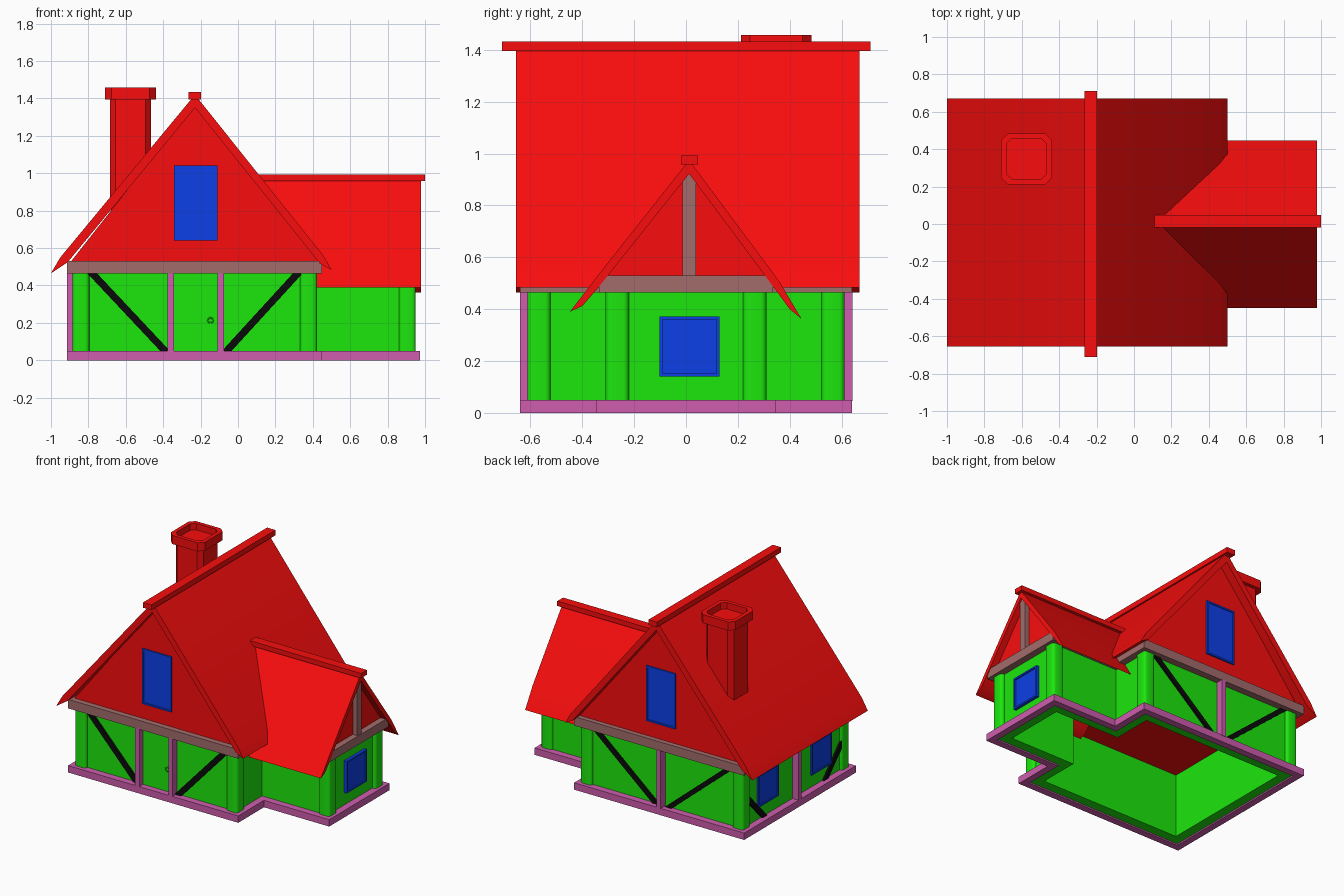
import bpy, bmesh, math

if "Cube" in bpy.data.objects:
    bpy.data.objects.remove(bpy.data.objects["Cube"])


def mat(name, r, g, b):
    m = bpy.data.materials.new(name)
    m.diffuse_color = (r, g, b, 1)
    m.use_nodes = True
    m.node_tree.nodes["Principled BSDF"].inputs["Base Color"].default_value = m.diffuse_color
    return m


RED = mat("red", 0.95, 0.004, 0.004)
GREEN = mat("green", 0.012, 0.8, 0.004)
BLUE = mat("blue", 0.004, 0.05, 0.8)
PINK = mat("pink", 0.62, 0.11, 0.42)
BROWN = mat("brown", 0.37, 0.15, 0.15)
BLACK = mat("black", 0.003, 0.003, 0.003)
PLACE = {'x': lambda u, v, t: (t, u, v),
         'y': lambda u, v, t: (u, t, v),
         'z': lambda u, v, t: (u, v, t)}


def finish(name, bm, m):
    bmesh.ops.recalc_face_normals(bm, faces=bm.faces)
    me = bpy.data.meshes.new(name)
    bm.to_mesh(me)
    bm.free()
    ob = bpy.data.objects.new(name, me)
    bpy.context.collection.objects.link(ob)
    me.materials.append(m)
    return ob


def smooth(ob):
    """Smooth shading with sharp edges kept."""
    ob.data.shade_smooth()
    ob.data.set_sharp_from_angle(angle=math.radians(35))


def prism(name, pts, axis, a, b, m):
    """Extrude a 2D profile along an axis from a to b."""
    bm = bmesh.new()
    lo, hi = [[bm.verts.new(PLACE[axis](u, v, t)) for u, v in pts] for t in (a, b)]
    bm.faces.new(lo)
    bm.faces.new(hi)
    n = len(pts)
    for i in range(n):
        j = (i + 1) % n
        bm.faces.new((lo[i], lo[j], hi[j], hi[i]))
    return finish(name, bm, m)


def rect(u0, u1, v0, v1):
    return [(u0, v0), (u1, v0), (u1, v1), (u0, v1)]


def box(name, x0, x1, y0, y1, z0, z1, m):
    return prism(name, rect(x0, x1, y0, y1), 'z', z0, z1, m)


def ring(name, outer, inner, axis, a, b, m):
    """Hollow frame between two matching outlines."""
    bm = bmesh.new()
    loops = [[bm.verts.new(PLACE[axis](u, v, t)) for u, v in pts]
             for pts, t in ((outer, a), (outer, b), (inner, b), (inner, a))]
    n = len(outer)
    for k in range(4):
        p, q = loops[k], loops[(k + 1) % 4]
        for i in range(n):
            j = (i + 1) % n
            bm.faces.new((p[i], p[j], q[j], q[i]))
    return finish(name, bm, m)


def plan(d, wing=0.345):
    """T-shaped ground plan, inset by d."""
    half = [(-0.915 + d, -0.64 + d), (0.45 - d, -0.64 + d),
            (0.45 - d, -wing + d), (0.973 - d, -wing + d)]
    return half + [(x, -y) for x, y in reversed(half)]


def window(name, u0, u1, v0, v1, axis, wall, out):
    """Frame and recessed pane; out is the outward signed depth."""
    b = 0.012
    inner = rect(u0 + b, u1 - b, v0 + b, v1 - b)
    ring(name + "_frame", rect(u0, u1, v0, v1), inner, axis, wall, wall + out, BLUE)
    prism(name + "_pane", inner, axis, wall, wall + out * 0.6, BLUE)


def brace(name, u0, u1, axis, a, b, top=0.465):
    """Diagonal timber from the top (u0) to the foot (u1)."""
    w = 0.026 * (1 if u0 < u1 else -1)
    prism(name, [(u0 - w, top), (u0 + w, top), (u1 + w, 0.05), (u1 - w, 0.05)],
          axis, a, b, BLACK)


# base, hollow walls and top beam
ring("base_sill", plan(0), plan(0.05), 'z', 0, 0.05, PINK)
ring("walls", plan(0.05), plan(0.12), 'z', 0.01, 0.475, GREEN)
ring("top_beam", plan(0, 0.335), plan(0.06), 'z', 0.465, 0.53, BROWN)


# rounded corner posts
def rounded(cx, cy, h, r):
    pts = []
    for k, (sx, sy) in enumerate(((1, 1), (-1, 1), (-1, -1), (1, -1))):
        for i in range(4):
            a = math.radians(90 * k + 30 * i)
            pts.append((cx + sx * (h - r) + r * math.cos(a), cy + sy * (h - r) + r * math.sin(a)))
    return pts


for x, y in ((-0.84, 0.567), (0.377, 0.567), (0.905, 0.265)):
    for s in (-1, 1):
        smooth(prism("corner_post", rounded(x, s * y, 0.045, 0.02), 'z', 0.04, 0.475, GREEN))

# pink timber studs and black braces
for x in (-0.36, -0.093):
    box("front_stud", x - 0.017, x + 0.017, -0.64, -0.585, 0.045, 0.47, PINK)
box("back_stud", -0.247, -0.213, 0.585, 0.643, 0.045, 0.47, PINK)
box("left_stud", -0.915, -0.86, -0.017, 0.017, 0.045, 0.47, PINK)
brace("front_brace", -0.78, -0.39, 'y', -0.605, -0.58)
brace("front_brace", 0.32, -0.06, 'y', -0.605, -0.58)
brace("back_brace", -0.77, -0.28, 'y', 0.58, 0.605)
brace("back_brace", 0.31, -0.18, 'y', 0.58, 0.605)
for s in (-1, 1):
    brace("left_brace", s * 0.56, s * 0.35, 'x', -0.88, -0.855, 0.27)

# door and ring handle
box("door", -0.345, -0.11, -0.596, -0.585, 0.05, 0.465, GREEN)
bpy.ops.mesh.primitive_torus_add(major_segments=16, minor_segments=6, major_radius=0.014,
                                 minor_radius=0.004, location=(-0.147, -0.6, 0.213),
                                 rotation=(math.pi / 2, 0, 0))
handle = bpy.context.object
handle.name = "door_handle"
handle.data.materials.append(GREEN)

# main roof: attic, tapered roof slabs, ridge
prism("main_gable", [(-0.89, 0.472), (0.43, 0.472), (0.43, 0.532), (-0.23, 1.37), (-0.89, 0.532)],
      'y', -0.6, 0.605, RED)
smooth(prism("main_roof", [(-1.0, 0.465), (-0.95, 0.55), (-0.23, 1.42), (0.46, 0.555),
                           (0.5, 0.483), (0.44, 0.515), (-0.23, 1.35), (-0.91, 0.525)],
             'y', -0.655, 0.67, RED))
box("main_ridge", -0.265, -0.198, -0.71, 0.712, 1.395, 1.433, RED)

# wing roof: gable, slabs, ridge, king post
prism("wing_gable", [(-0.31, 0.476), (0.32, 0.476), (0.32, 0.535), (0.012, 0.94), (-0.31, 0.535)],
      'x', 0.15, 0.93, RED)
smooth(prism("wing_roof", [(-0.448, 0.39), (-0.34, 0.53), (0.012, 0.975), (0.36, 0.507),
                           (0.446, 0.362), (0.4, 0.4), (0.345, 0.475), (0.012, 0.922),
                           (-0.345, 0.475), (-0.4, 0.412)], 'x', 0.08, 0.978, RED))
box("wing_ridge", 0.11, 1.0, -0.02, 0.047, 0.958, 0.993, RED)
box("king_post", 0.92, 0.965, -0.013, 0.039, 0.52, 0.925, BROWN)


# chimney with hollow cap
def octagon(h, c):
    cx, cy = -0.575, 0.348
    pts = [(h, -h + c), (h, h - c), (h - c, h), (-h + c, h),
           (-h, h - c), (-h, -h + c), (-h + c, -h), (h - c, -h)]
    return [(cx + x, cy + y) for x, y in pts]


prism("chimney_shaft", octagon(0.11, 0.03), 'z', 0.8, 1.41, RED)
ring("chimney_cap", octagon(0.136, 0.035), octagon(0.108, 0.029), 'z', 1.395, 1.457, RED)

# windows
window("front_attic_window", -0.343, -0.11, 0.64, 1.04, 'y', -0.595, -0.017)
window("back_attic_window", -0.343, -0.11, 0.64, 1.04, 'y', 0.6, 0.017)
window("wing_window", -0.102, 0.13, 0.14, 0.372, 'x', 0.92, 0.025)
for s in (-1, 1):
    window("left_window", s * 0.305 - 0.116, s * 0.305 + 0.116, 0.14, 0.372, 'x', -0.86, -0.018)
